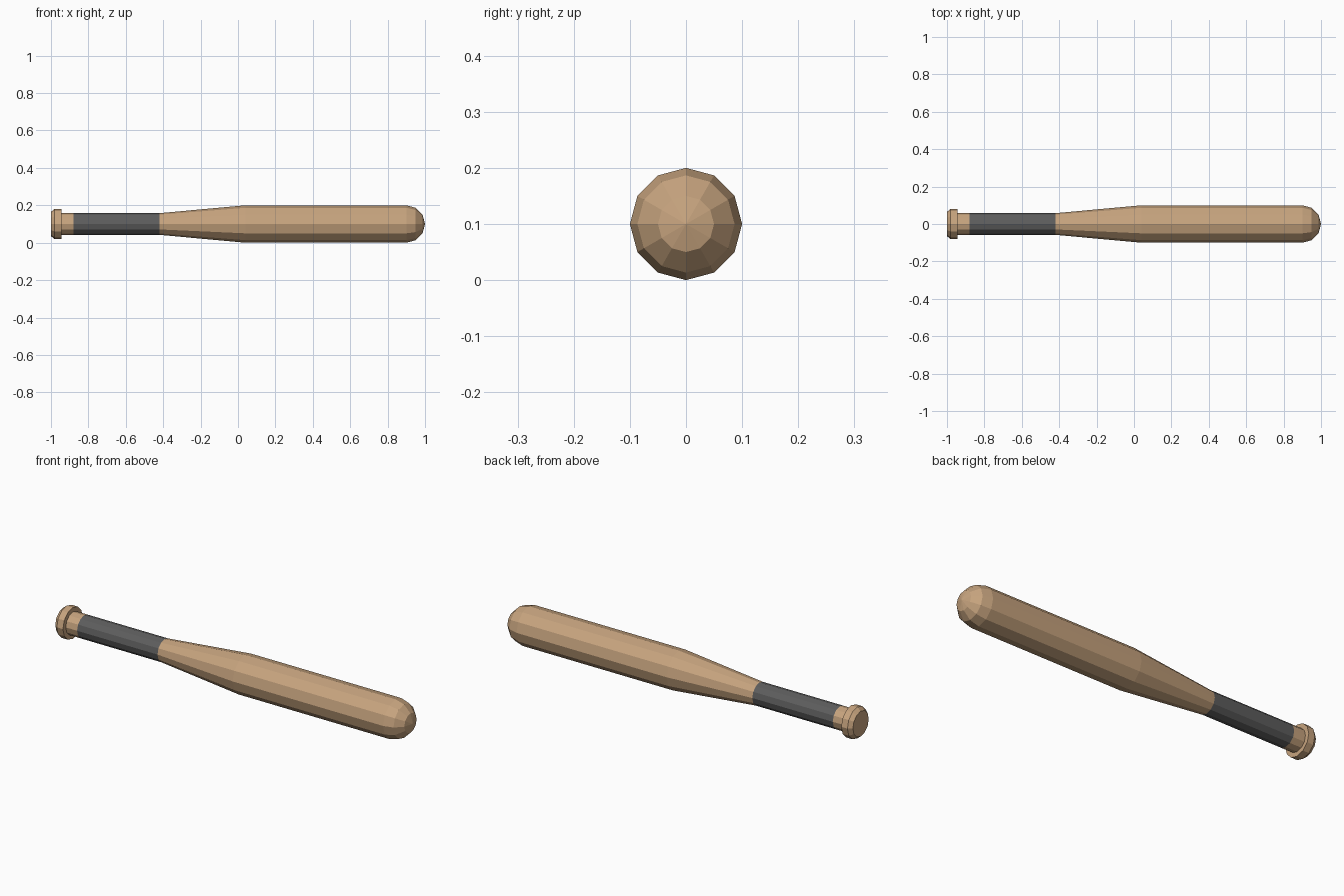
import bpy, bmesh
from math import sin, cos, pi, radians

if "Cube" in bpy.data.objects:
    bpy.data.objects.remove(bpy.data.objects["Cube"])

SIDES = 12
AXIS_Z = 0.1


def material(name, color):
    mat = bpy.data.materials.new(name)
    mat.diffuse_color = (*color, 1)
    mat.use_nodes = True
    mat.node_tree.nodes["Principled BSDF"].inputs["Base Color"].default_value = mat.diffuse_color
    return mat


def lathe(name, profile, mat):
    """Spin (x, radius) points around the bat's long axis; radius 0 makes a tip."""
    bm = bmesh.new()
    rings = []
    for x, r in profile:
        n = SIDES if r > 0 else 1
        rings.append([bm.verts.new((x, r * cos(2 * pi * i / SIDES),
                                    AXIS_Z + r * sin(2 * pi * i / SIDES)))
                      for i in range(n)])
    for a, b in zip(rings, rings[1:]):
        for i in range(SIDES):
            j = (i + 1) % SIDES
            if len(a) == 1:
                bm.faces.new((a[0], b[j], b[i]))
            elif len(b) == 1:
                bm.faces.new((a[i], a[j], b[0]))
            else:
                bm.faces.new((a[i], a[j], b[j], b[i]))
    mesh = bpy.data.meshes.new(name)
    bm.to_mesh(mesh)
    bm.free()
    mesh.materials.append(mat)
    obj = bpy.data.objects.new(name, mesh)
    bpy.context.collection.objects.link(obj)
    return obj


wood = material("wood", (0.57, 0.37, 0.21))
tape = material("grip_tape", (0.11, 0.11, 0.11))

# Chamfered knob flowing into the short bare neck
lathe("knob", [(-1, 0), (-1, 0.065), (-0.98, 0.081), (-0.945, 0.081),
               (-0.945, 0.058), (-0.88, 0.058)], wood)

# Dark wrapped grip
lathe("grip", [(-0.88, 0.058), (-0.42, 0.058)], tape)

# Tapered barrel with a hemispherical end
dome = [(0.9 + 0.1 * sin(radians(a)), 0.1 * cos(radians(a))) for a in (0, 30, 60)]
lathe("barrel", [(-0.42, 0.058), (0.04, 0.1)] + dome + [(1, 0)], wood)
